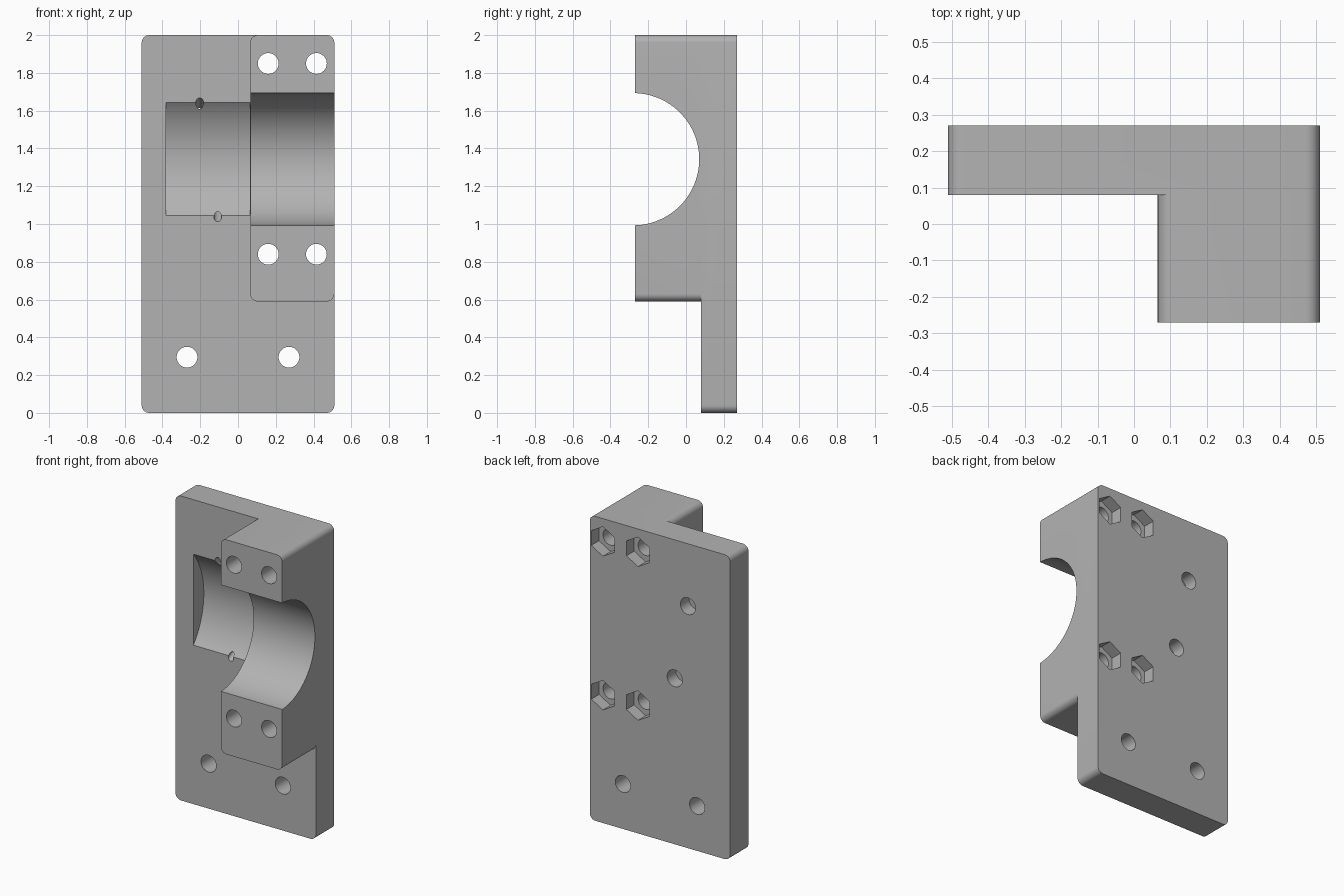
import bpy
import bmesh
from math import cos, sin, pi, radians
from mathutils import Vector

cube = bpy.data.objects.get("Cube")
if cube:
    bpy.data.objects.remove(cube, do_unlink=True)

grey = bpy.data.materials.new("plain grey")
grey.use_nodes = True
grey.diffuse_color = (0.45, 0.45, 0.45, 1)
grey.node_tree.nodes["Principled BSDF"].inputs["Base Color"].default_value = grey.diffuse_color


def extrude(name, ring, offset):
    """Solid made by sweeping a closed ring of points along an offset."""
    bm = bmesh.new()
    a = [bm.verts.new(p) for p in ring]
    b = [bm.verts.new(p + offset) for p in ring]
    bm.faces.new(a)
    bm.faces.new(b[::-1])
    for i in range(len(a)):
        j = (i + 1) % len(a)
        bm.faces.new((a[i], b[i], b[j], a[j]))
    bmesh.ops.recalc_face_normals(bm, faces=bm.faces)
    mesh = bpy.data.meshes.new(name)
    bm.to_mesh(mesh)
    bm.free()
    mesh.materials.append(grey)
    obj = bpy.data.objects.new(name, mesh)
    bpy.context.collection.objects.link(obj)
    return obj


def rounded_slab(name, x0, x1, z0, z1, y0, y1, r=0.04, steps=8):
    corners = [(x1 - r, z1 - r), (x0 + r, z1 - r), (x0 + r, z0 + r), (x1 - r, z0 + r)]
    ring = []
    for k, (cx, cz) in enumerate(corners):
        for i in range(steps + 1):
            t = (k + i / steps) * pi / 2
            ring.append(Vector((cx + r * cos(t), y0, cz + r * sin(t))))
    return extrude(name, ring, Vector((0, y1 - y0, 0)))


def rod(name, start, end, r, sides=40):
    """Round or hexagonal bar between two points."""
    start, end = Vector(start), Vector(end)
    turn = (end - start).to_track_quat("Z", "Y")
    ring = [start + turn @ Vector((r * sin(2 * pi * i / sides), r * cos(2 * pi * i / sides), 0))
            for i in range(sides)]
    return extrude(name, ring, end - start)


def combine(body, tool, operation="DIFFERENCE"):
    mod = body.modifiers.new("combine", "BOOLEAN")
    mod.operation = operation
    mod.solver = "EXACT"
    mod.object = tool
    bpy.context.view_layer.objects.active = body
    bpy.ops.object.modifier_apply(modifier=mod.name)
    bpy.data.objects.remove(tool, do_unlink=True)


# Back plate with the clamp block standing out of its front
FRONT, BACK = 0.08, 0.27
body = rounded_slab("mounting_bracket", -0.51, 0.51, 0, 2, FRONT, BACK)
block = rounded_slab("clamp_block", 0.065, 0.51, 0.59, 2, -0.27, 0.13)
combine(body, block, "UNION")

# Half-round bore through the block, and the shallow recess in the plate
AXIS_Y, AXIS_Z = -0.28, 1.343
combine(body, rod("bore", (0, AXIS_Y, AXIS_Z), (0.7, AXIS_Y, AXIS_Z), 0.35, 96))
combine(body, rod("recess", (-0.38, AXIS_Y, AXIS_Z), (0.064, AXIS_Y, AXIS_Z), 0.468, 128))

# Clamp bolt holes with hexagonal nut pockets in the back
for x in (0.16, 0.415):
    for z in (0.84, 1.85):
        combine(body, rod("bolt_hole", (x, -0.5, z), (x, 0.5, z), 0.055))
        combine(body, rod("nut_pocket", (x, BACK - 0.08, z), (x, 0.5, z), 0.097, 6))

# Mounting holes near the foot
for x in (-0.27, 0.27):
    combine(body, rod("mounting_hole", (x, -0.5, 0.295), (x, 0.5, 0.295), 0.055))

# Blind holes in the back, each with a thin slanted passage to the recess edge
for x, z, way in ((-0.203, 1.59, 1), (-0.107, 1.09, -1)):
    combine(body, rod("blind_hole", (x, 0.18, z), (x, 0.5, z), 0.055))
    combine(body, rod("thin_passage", (x, 0.2, z - 0.01 * way), (x, 0.04, z + 0.077 * way), 0.02, 24))

bpy.ops.object.select_all(action="DESELECT")
body.select_set(True)
bpy.context.view_layer.objects.active = body
bpy.ops.object.shade_smooth_by_angle(angle=radians(25))
